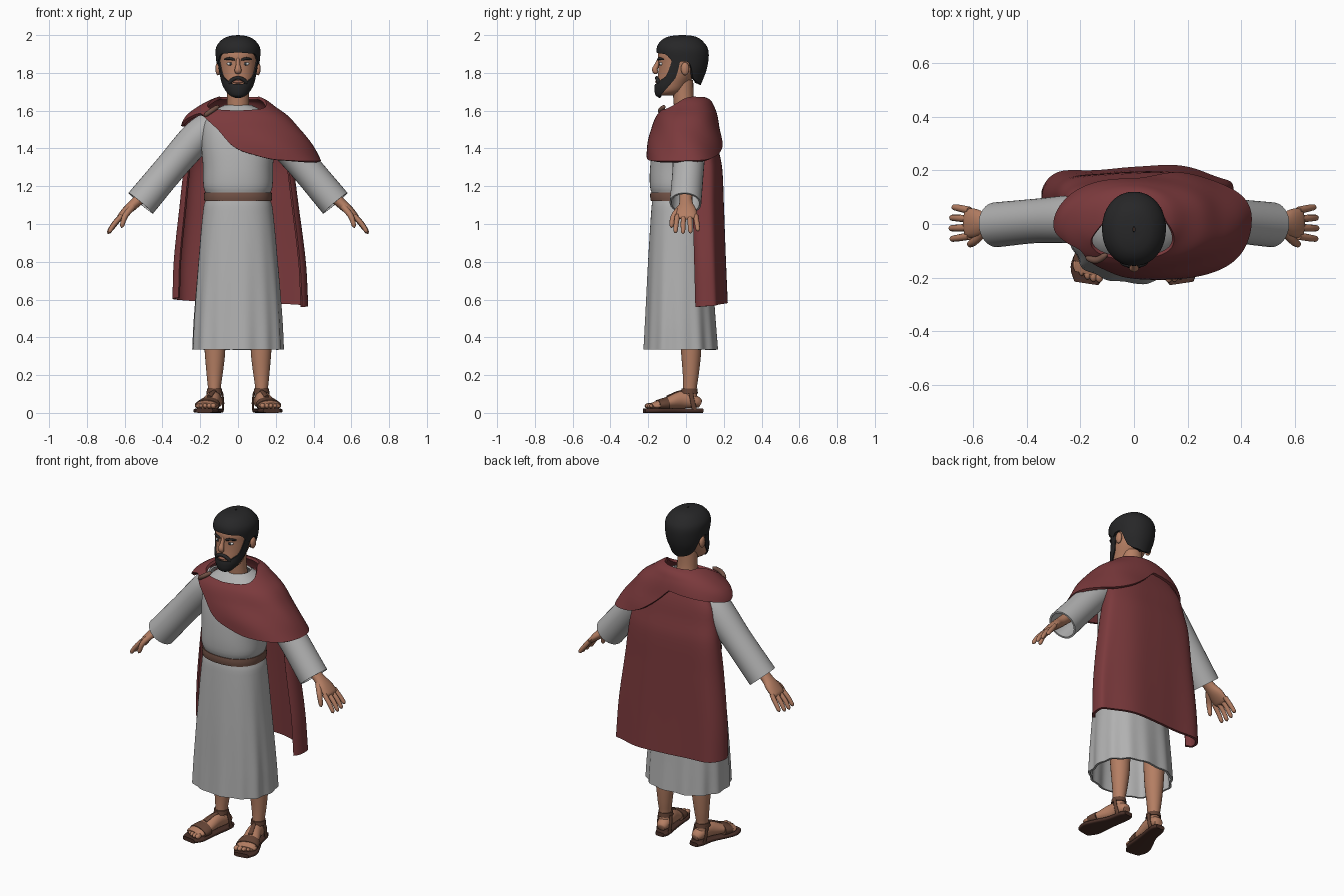
import bpy
import bmesh
import math
from mathutils import Vector

if "Cube" in bpy.data.objects:
    bpy.data.objects.remove(bpy.data.objects["Cube"], do_unlink=True)


def material(name, *rgb):
    mat = bpy.data.materials.new(name)
    mat.use_nodes = True
    mat.diffuse_color = (*rgb, 1)
    mat.node_tree.nodes["Principled BSDF"].inputs["Base Color"].default_value = (*rgb, 1)
    return mat


skin = material("skin", .46, .21, .125)
hair_black = material("hair black", .02, .02, .021)
linen = material("grey linen", .44, .44, .44)
wool = material("red wool", .2, .042, .046)
leather = material("belt leather", .17, .085, .062)
strap = material("sandal strap", .13, .058, .036)
sole_brown = material("sole brown", .065, .028, .02)
eye_white = material("eye white", .7, .7, .7)
iris_dark = material("iris dark", .03, .04, .05)
lip = material("lip", .33, .13, .085)


def curve(rows, at):
    """Smoothly interpolate a table whose first column is the key."""
    rows = sorted(rows)
    at = min(max(at, rows[0][0]), rows[-1][0])
    i = 0
    while i < len(rows) - 2 and at > rows[i + 1][0]:
        i += 1
    a, b = rows[i], rows[i + 1]
    before, after = rows[max(i - 1, 0)], rows[min(i + 2, len(rows) - 1)]
    h = b[0] - a[0]
    t = (at - a[0]) / h
    out = []
    for k in range(1, len(a)):
        m = (b[k] - before[k]) / (b[0] - before[0]) * h
        n = (after[k] - a[k]) / (after[0] - a[0]) * h
        d = b[k] - a[k]
        out.append(a[k] + t * (m + t * (3 * d - 2 * m - n + t * (m + n - 2 * d))))
    return out


def finish(name, mat, bm, thick=0):
    mesh = bpy.data.meshes.new(name)
    bm.to_mesh(mesh)
    bm.free()
    mesh.materials.append(mat)
    mesh.polygons.foreach_set("use_smooth", [True] * len(mesh.polygons))
    obj = bpy.data.objects.new(name, mesh)
    bpy.context.collection.objects.link(obj)
    if thick:
        solid = obj.modifiers.new("thickness", "SOLIDIFY")
        solid.thickness = thick
        solid.offset = -1
    split = obj.modifiers.new("sharp edges", "EDGE_SPLIT")
    split.split_angle = math.radians(50)
    return obj


def grid(name, mat, point, rows, cols, closed=True, caps=False, thick=0):
    """Surface from point(v, u); v runs along the rows and u around them."""
    bm = bmesh.new()
    count = cols if closed else cols + 1
    rings = [[bm.verts.new(point(i / rows, j / cols)) for j in range(count)]
             for i in range(rows + 1)]
    for a, b in zip(rings, rings[1:]):
        for j in range(cols):
            k = (j + 1) % count
            bm.faces.new((a[j], b[j], b[k], a[k]))
    if caps:
        bm.faces.new(rings[0])
        bm.faces.new(rings[-1])
        bmesh.ops.recalc_face_normals(bm, faces=bm.faces[:])
    return finish(name, mat, bm, thick)


def even(rows):
    return [(z, -w, w, front, back) for z, w, front, back in rows]


def drape(name, mat, table, top, bottom, span=180, power=2, ripple=None,
          rows=28, cols=72, ease=1, caps=False, thick=0):
    """Wrap a sheet round an envelope of (z, x min, x max, y min, y max)."""
    def point(v, u):
        g = span * (2 * u - 1)
        z = top(g) + (bottom(g) - top(g)) * v ** ease
        x0, x1, y0, y1 = curve(table, z)
        a = math.radians(g)
        s, c = math.sin(a), math.cos(a)
        k = 1 + (ripple(a, z) if ripple else 0)
        x = math.copysign(abs(s) ** (2 / power), s) * (x1 - x0) / 2 * k
        y = -math.copysign(abs(c) ** (2 / power), c) * (y1 - y0) / 2 * k
        return Vector(((x0 + x1) / 2 + x, (y0 + y1) / 2 + y, z))
    return grid(name, mat, point, rows, cols, span == 180, caps, thick)


def sweep(name, mat, pts, side=(0, 1, 0), power=2, tip=0, both=False,
          rows=16, cols=16, caps=True, thick=0):
    """Tube through (x, y, z, radius along side, other radius)."""
    keyed = [(i, *p) for i, p in enumerate(pts)]
    last = len(pts) - 1

    def point(v, u):
        x, y, z, ra, rb = curve(keyed, v * last)
        ahead = Vector(curve(keyed, v * last + .05)[:3])
        behind = Vector(curve(keyed, v * last - .05)[:3])
        t = (ahead - behind).normalized()
        s = Vector(side)
        s = (s - t * s.dot(t)).normalized()
        n = t.cross(s)
        ends = max(0, v - 1 + tip, tip - v if both else 0)
        k = math.sqrt(max(.04, 1 - (ends / tip) ** 2)) if tip else 1
        c, d = math.cos(math.tau * u), -math.sin(math.tau * u)
        c, d = (math.copysign(abs(q) ** (2 / power), q) for q in (c, d))
        return Vector((x, y, z)) + k * (s * c * ra + n * d * rb)
    return grid(name, mat, point, rows, cols, True, caps, thick)


def ball(name, mat, center, size):
    bm = bmesh.new()
    bmesh.ops.create_uvsphere(bm, u_segments=16, v_segments=10, radius=1)
    bmesh.ops.scale(bm, vec=size, verts=bm.verts)
    bmesh.ops.translate(bm, vec=center, verts=bm.verts)
    return finish(name, mat, bm)


# Tunic with pleats that deepen towards the hem, and belt
def pleats(a, z):
    depth = max(0, 1 - z / 1.1) ** 1.4
    return depth * (.035 * math.sin(13 * a) + .02 * math.sin(7 * a + 1))


tunic = even([(1.63, .07, -.06, .07), (1.6, .13, -.095, .1), (1.55, .18, -.135, .12),
              (1.45, .195, -.17, .13), (1.3, .185, -.19, .13), (1.19, .182, -.19, .12),
              (1.145, .165, -.175, .11), (1.1, .181, -.182, .115), (.8, .21, -.2, .135),
              (.5, .233, -.213, .155), (.335, .24, -.22, .167)])
drape("tunic", linen, tunic, lambda g: 1.63, lambda g: .335, power=2.3,
      ripple=pleats, rows=60, cols=120, thick=.012)
belt = even([(1.12, .178, -.186, .12), (1.145, .18, -.19, .122), (1.17, .178, -.188, .12)])
drape("belt", leather, belt, lambda g: 1.168, lambda g: 1.123, power=2.3, rows=4, thick=.02)

# Mantle over the shoulders
mantle = [(1.675, -.1, .11, -.05, .09), (1.66, -.14, .145, -.085, .125),
          (1.62, -.215, .2, -.118, .15), (1.57, -.275, .27, -.158, .167),
          (1.5, -.305, .33, -.183, .182), (1.42, -.31, .39, -.205, .2),
          (1.33, -.31, .445, -.215, .212)]
collar = [(0, 1.6), (40, 1.615), (80, 1.668), (130, 1.673), (180, 1.673)]
hem = [(-180, 1.56), (-120, 1.53), (-90, 1.52), (-70, 1.56), (-50, 1.585), (-39, 1.57),
       (-20, 1.5), (-11, 1.42), (0, 1.375), (20, 1.34), (90, 1.335), (130, 1.35),
       (160, 1.41), (180, 1.56)]
drape("mantle", wool, mantle, lambda g: curve(collar, abs(g))[0],
      lambda g: curve(hem, g)[0], power=2.2, cols=120, ease=1.3, thick=.016,
      ripple=lambda a, z: .014 * math.sin(5 * a + 22 * z) * min(1, (1.68 - z) * 5))
sweep("mantle_clasp", leather, [(-.18, -.125, 1.57, .011, .011), (-.14, -.135, 1.6, .013, .013),
                                (-.1, -.112, 1.625, .011, .011)], tip=.2, both=True)

# Hanging cape behind the body, its side edges curling forward
cape = [(1.6, .16, .115, .04), (1.5, .24, .15, .06), (1.4, .27, .17, .08), (1.3, .29, .19, .09),
        (1.1, .315, .198, .1), (.8, .35, .207, .1), (.57, .36, .215, .1)]


def cape_point(v, u):
    across = 1 - 2 * u
    low = .585 - .025 * across
    z = 1.6 + (low - 1.6) * v
    half, back, depth = curve(cape, z)
    a = math.radians(118) * across
    s, c = math.sin(a), math.cos(a)
    x = math.copysign(abs(s) ** .75, s) * half + .012 * v
    y = back - depth + math.copysign(abs(c) ** .75, c) * depth
    return Vector((x, y + .009 * v * math.sin(11 * across), z))


grid("hanging_cape", wool, cape_point, 36, 72, closed=False, thick=.015)

# Neck and head
sweep("neck", skin, [(0, .0, 1.56, .065, .06), (0, -.012, 1.65, .058, .054),
                     (0, -.018, 1.76, .058, .056)], side=(1, 0, 0), cols=24)
head = even([(1.68, .03, -.14, -.06), (1.7, .06, -.152, -.02), (1.75, .08, -.152, .02),
             (1.8, .093, -.147, .055), (1.85, .1, -.146, .075), (1.9, .102, -.148, .085),
             (1.95, .085, -.125, .08), (1.98, .05, -.08, .05)])
drape("head", skin, head, lambda g: 1.98, lambda g: 1.68, cols=48, caps=True)
sweep("nose", skin, [(0, -.138, 1.878, .009, .01), (0, -.153, 1.845, .011, .012),
                     (0, -.165, 1.815, .018, .015), (0, -.15, 1.798, .014, .012)],
      side=(1, 0, 0), tip=.15)
sweep("mouth", lip, [(-.026, -.147, 1.752, .007, .007), (0, -.155, 1.753, .008, .008),
                     (.026, -.147, 1.752, .007, .007)], tip=.3, both=True)

# Hair, beard and moustache
hair = even([(2, .004, -.03, -.01), (1.996, .04, -.075, .035), (1.983, .075, -.115, .07),
             (1.955, .105, -.145, .1), (1.925, .118, -.156, .117), (1.88, .117, -.152, .12),
             (1.82, .108, -.142, .11), (1.77, .09, -.13, .092), (1.73, .078, -.12, .075)])
hairline = [(0, 1.908), (35, 1.902), (52, 1.895), (64, 1.865), (76, 1.845), (86, 1.86),
            (104, 1.85), (120, 1.77), (180, 1.735)]
drape("hair", hair_black, hair, lambda g: 2, lambda g: curve(hairline, abs(g))[0],
      power=2.1, ease=1.6, thick=.035)
beard = even([(1.668, .025, -.142, -.08), (1.68, .05, -.16, -.05), (1.72, .077, -.167, .005),
              (1.76, .09, -.161, .033), (1.82, .102, -.154, .066), (1.88, .109, -.153, .085)])
beard_top = [(0, 1.742), (26, 1.745), (45, 1.765), (62, 1.79), (72, 1.87), (95, 1.87)]
beard_low = [(0, 1.668), (45, 1.67), (70, 1.7), (95, 1.78)]
drape("beard", hair_black, beard, lambda g: curve(beard_top, abs(g))[0],
      lambda g: curve(beard_low, abs(g))[0], span=92, rows=20, cols=60, thick=.02)
sweep("moustache", hair_black, [(-.05, -.138, 1.738, .01, .01), (-.03, -.15, 1.763, .01, .01),
                                (0, -.155, 1.774, .009, .009), (.03, -.15, 1.763, .01, .01),
                                (.05, -.138, 1.738, .01, .01)], tip=.1, both=True, rows=24)

# Paired parts
for label, m in (("left", 1), ("right", -1)):
    def mirrored(pts):
        return [(m * p[0], *p[1:]) for p in pts]

    # Face details
    ball(label + "_ear", skin, (m * .106, -.005, 1.822), (.014, .022, .035))
    ball(label + "_eye", eye_white, (m * .041, -.131, 1.848), (.019, .01, .009))
    ball(label + "_iris", iris_dark, (m * .04, -.138, 1.848), (.007, .005, .008))
    sweep(label + "_eyebrow", hair_black,
          mirrored([(.016, -.147, 1.868, .006, .007), (.045, -.142, 1.876, .006, .007),
                    (.074, -.117, 1.87, .005, .005)]), tip=.25, both=True)

    # Sleeve and hand
    sweep(label + "_sleeve", linen,
          mirrored([(.13, .015, 1.53, .085, .08), (.22, .018, 1.455, .09, .088),
                    (.36, .012, 1.295, .083, .083), (.515, -.003, 1.11, .084, .085)]),
          rows=24, cols=32, caps=False, thick=.01)
    sweep(label + "_palm", skin,
          mirrored([(.46, 0, 1.19, .036, .032), (.54, 0, 1.115, .035, .028),
                    (.59, .003, 1.07, .053, .024), (.637, .003, 1.025, .055, .014)]), tip=.1)
    for i, name in enumerate(("index", "middle", "ring", "little")):
        y = -.045 + .032 * i
        reach = (.95, 1, .97, .85)[i]
        sweep(f"{label}_{name}_finger", skin,
              mirrored([(.615, y, 1.045, .014, .013), (.615 + .042 * reach, y * 1.15, 1.0, .013, .013),
                        (.615 + .074 * reach, y * 1.25, 1.045 - .097 * reach, .011, .011)]),
              tip=.15, cols=12)
    sweep(label + "_thumb", skin,
          mirrored([(.56, -.025, 1.09, .018, .018), (.598, -.065, 1.04, .016, .015),
                    (.617, -.078, .98, .011, .011)]), tip=.15, cols=12)

    # Leg, foot and toes
    sweep(label + "_leg", skin,
          mirrored([(.125, .025, .5, .062, .062), (.122, .027, .32, .054, .053),
                    (.124, .025, .2, .042, .042), (.125, .02, .12, .033, .036),
                    (.122, .025, .05, .036, .04)]), side=(1, 0, 0), cols=24)
    sweep(label + "_foot", skin,
          mirrored([(.115, .075, .045, .024, .02), (.118, .05, .058, .037, .034),
                    (.13, -.02, .07, .04, .046), (.15, -.09, .054, .05, .033),
                    (.165, -.15, .043, .057, .022), (.172, -.185, .037, .052, .015)]),
          side=(1, 0, 0), cols=24)
    for i in range(5):
        ball(f"{label}_toe_{i + 1}", skin, (m * (.13 + .022 * i), -.197 + .004 * i * i * .7, .037),
             (.015 - .0012 * i, .022, .015 - .001 * i))

    # Sandal
    sweep(label + "_sandal_sole", sole_brown,
          mirrored([(.115, .09, .012, .028, .012), (.117, .055, .012, .042, .012),
                    (.132, -.03, .012, .045, .012), (.155, -.11, .012, .06, .012),
                    (.17, -.17, .012, .068, .012), (.178, -.222, .012, .045, .012)]),
          side=(1, 0, 0), power=4, cols=24)
    sweep(label + "_toe_strap", strap,
          mirrored([(.153, -.1, .046, .06, .038), (.159, -.125, .043, .064, .034),
                    (.165, -.15, .04, .065, .029)]), side=(1, 0, 0), cols=28)
    sweep(label + "_ankle_strap", strap,
          mirrored([(.125, .018, .128, .039, .042), (.125, .018, .103, .042, .045)]),
          side=(1, 0, 0), cols=28, rows=3)
    sweep(label + "_instep_strap", strap,
          mirrored([(.125, -.022, .115, .012, .006), (.135, -.05, .108, .012, .006),
                    (.152, -.1, .086, .014, .006)]), side=(1, 0, 0))
    for edge in (-1, 1):
        sweep(f"{label}_{'outer' if edge > 0 else 'inner'}_heel_strap", strap,
              mirrored([(.123 + edge * .038, .025, .11, .012, .006),
                        (.12 + edge * .041, .035, .06, .012, .006),
                        (.118 + edge * .038, .045, .015, .014, .006)]))
